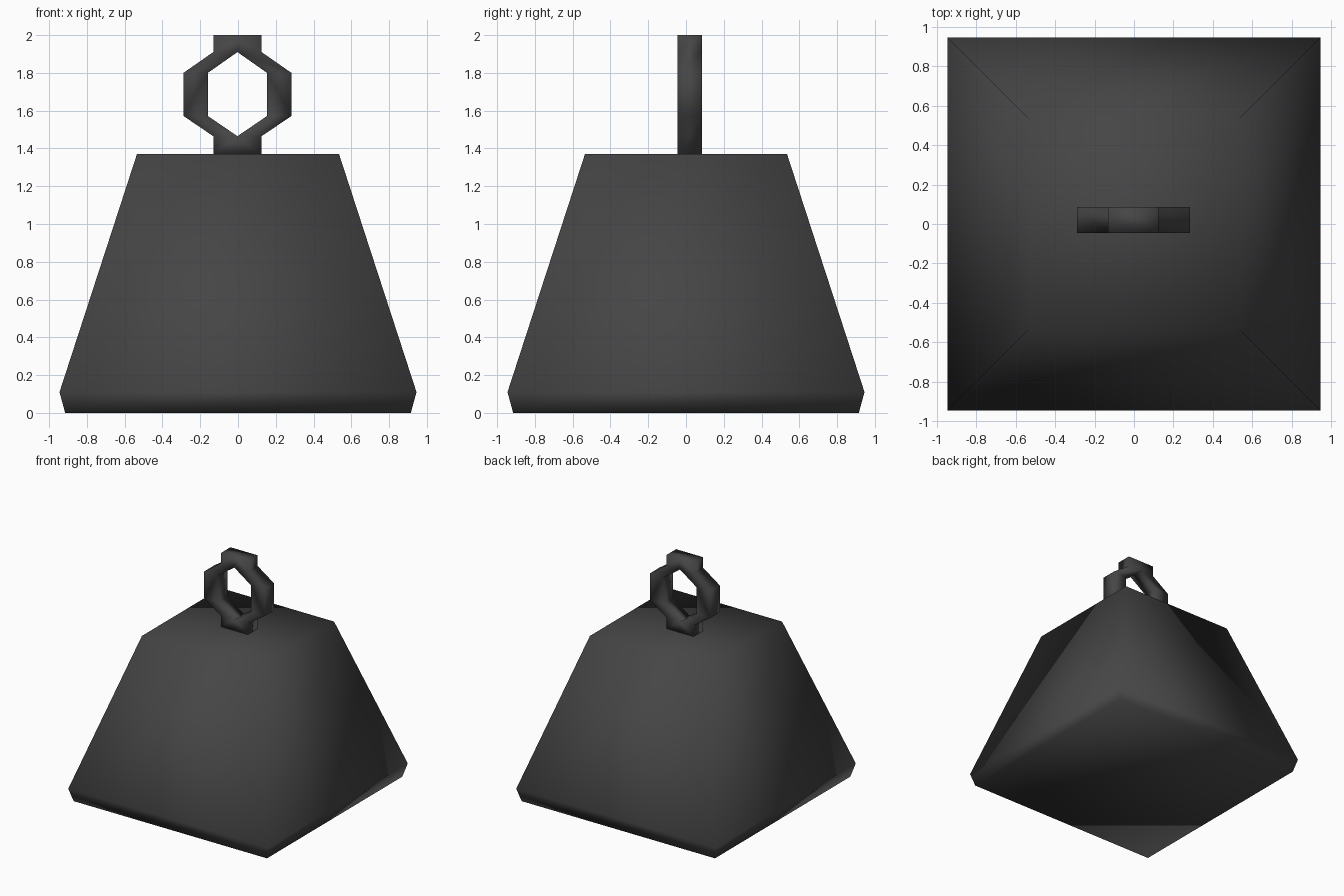
import bpy, bmesh

if "Cube" in bpy.data.objects:
    bpy.data.objects.remove(bpy.data.objects["Cube"])

iron = bpy.data.materials.new("dark iron")
iron.diffuse_color = (0.06, 0.06, 0.06, 1)
iron.use_nodes = True
iron.node_tree.nodes["Principled BSDF"].inputs["Base Color"].default_value = iron.diffuse_color


def finish(bm, name):
    """Turn a bmesh into a smooth-shaded object."""
    bmesh.ops.recalc_face_normals(bm, faces=bm.faces)
    for f in bm.faces:
        f.smooth = True
    mesh = bpy.data.meshes.new(name)
    bm.to_mesh(mesh)
    bm.free()
    mesh.materials.append(iron)
    obj = bpy.data.objects.new(name, mesh)
    bpy.context.collection.objects.link(obj)
    return obj


# Weight body: stacked square sections (half width, height)
bm = bmesh.new()
rings = [[bm.verts.new((sx * h, sy * h, z))
          for sx, sy in ((-1, -1), (1, -1), (1, 1), (-1, 1))]
         for h, z in ((0.915, 0), (0.945, 0.11), (0.535, 1.37))]
for a, b in zip(rings, rings[1:]):
    for i in range(4):
        j = (i + 1) % 4
        bm.faces.new((a[i], a[j], b[j], b[i]))
bm.faces.new(rings[0])
bm.faces.new(rings[-1])
finish(bm, "weight_body")

# Hanging ring: right half as front-view patches, mirrored, then given depth
half = [
    [(0, 2.0), (0.128, 2.0), (0.128, 1.91), (0, 1.91)],            # top block
    [(0, 1.91), (0.128, 1.91), (0.286, 1.80), (0.157, 1.80)],      # upper slope
    [(0.157, 1.80), (0.286, 1.80), (0.286, 1.572), (0.157, 1.572)],  # side
    [(0.157, 1.572), (0.286, 1.572), (0.128, 1.465), (0, 1.465)],  # lower slope
    [(0, 1.465), (0.128, 1.465), (0.128, 1.37), (0, 1.37)],        # base block
]
bm = bmesh.new()
for side in (1, -1):
    for patch in half:
        bm.faces.new([bm.verts.new((side * x - 0.003, -0.045, z)) for x, z in patch])
bmesh.ops.remove_doubles(bm, verts=bm.verts, dist=0.001)
bmesh.ops.recalc_face_normals(bm, faces=bm.faces)
out = bmesh.ops.extrude_face_region(bm, geom=bm.faces[:], use_keep_orig=True)
moved = [g for g in out["geom"] if isinstance(g, bmesh.types.BMVert)]
bmesh.ops.translate(bm, vec=(0, 0.13, 0), verts=moved)
finish(bm, "hanging_ring")
